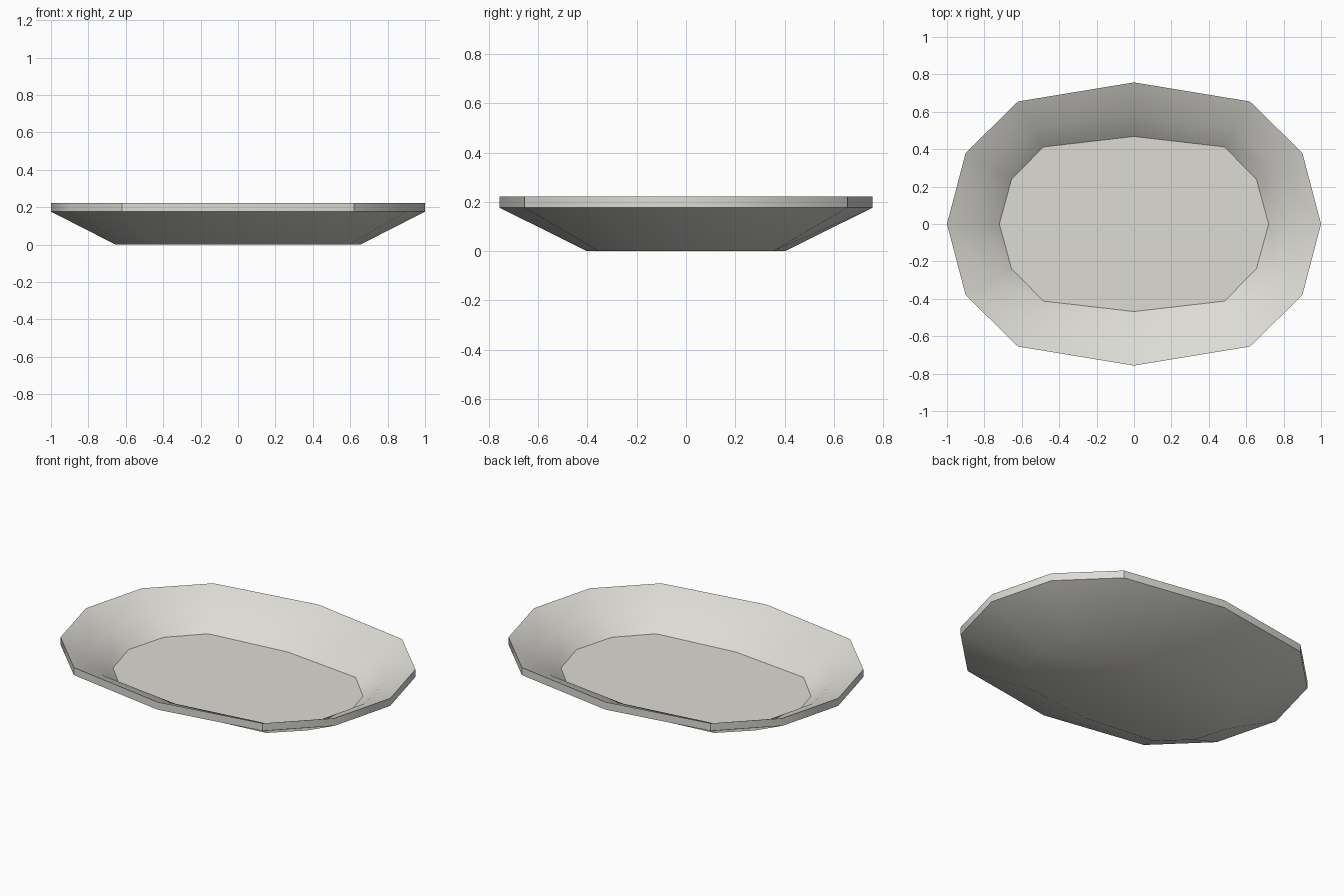
import bpy, bmesh, math

if "Cube" in bpy.data.objects:
    bpy.data.objects.remove(bpy.data.objects["Cube"])

# Plate colour
mat = bpy.data.materials.new("warm off white")
mat.diffuse_color = (0.72, 0.71, 0.665, 1)
mat.use_nodes = True
mat.node_tree.nodes["Principled BSDF"].inputs["Base Color"].default_value = mat.diffuse_color


def ring(quarter):
    """Mirror four quarter points (x axis to y axis) into a full 12-point outline."""
    a, b, c, d = quarter
    half = [a, b, c, d] + [(-x, y) for x, y in (c, b, a)]
    return half + [(x, -y) for x, y in half[-2:0:-1]]


rim = [(1, 0), (0.9, 0.38), (0.62, 0.655), (0, 0.757)]
# Outlines from the underside, over the rim, down to the inner floor
levels = [
    (0.0, [(0.655, 0), (0.595, 0.205), (0.435, 0.355), (0, 0.403)]),
    (0.176, rim),
    (0.221, rim),
    (0.147, [(0.835, 0), (0.76, 0.295), (0.54, 0.515), (0, 0.59)]),
    (0.05, [(0.72, 0), (0.655, 0.238), (0.485, 0.412), (0, 0.468)]),
]

# Plate body
bm = bmesh.new()
loops = [[bm.verts.new((x, y, z)) for x, y in ring(q)] for z, q in levels]
for lo, hi in zip(loops, loops[1:]):
    for i in range(12):
        j = (i + 1) % 12
        bm.faces.new((lo[i], lo[j], hi[j], hi[i]))
bm.faces.new(loops[0][::-1])
bm.faces.new(loops[-1])
bmesh.ops.recalc_face_normals(bm, faces=bm.faces)
me = bpy.data.meshes.new("oval_plate")
bm.to_mesh(me)
bm.free()
me.materials.append(mat)
plate = bpy.data.objects.new("oval_plate", me)
bpy.context.collection.objects.link(plate)

# Smooth walls, crisp rim and floor edge
bpy.context.view_layer.objects.active = plate
plate.select_set(True)
bpy.ops.object.shade_smooth_by_angle(angle=math.radians(34))
